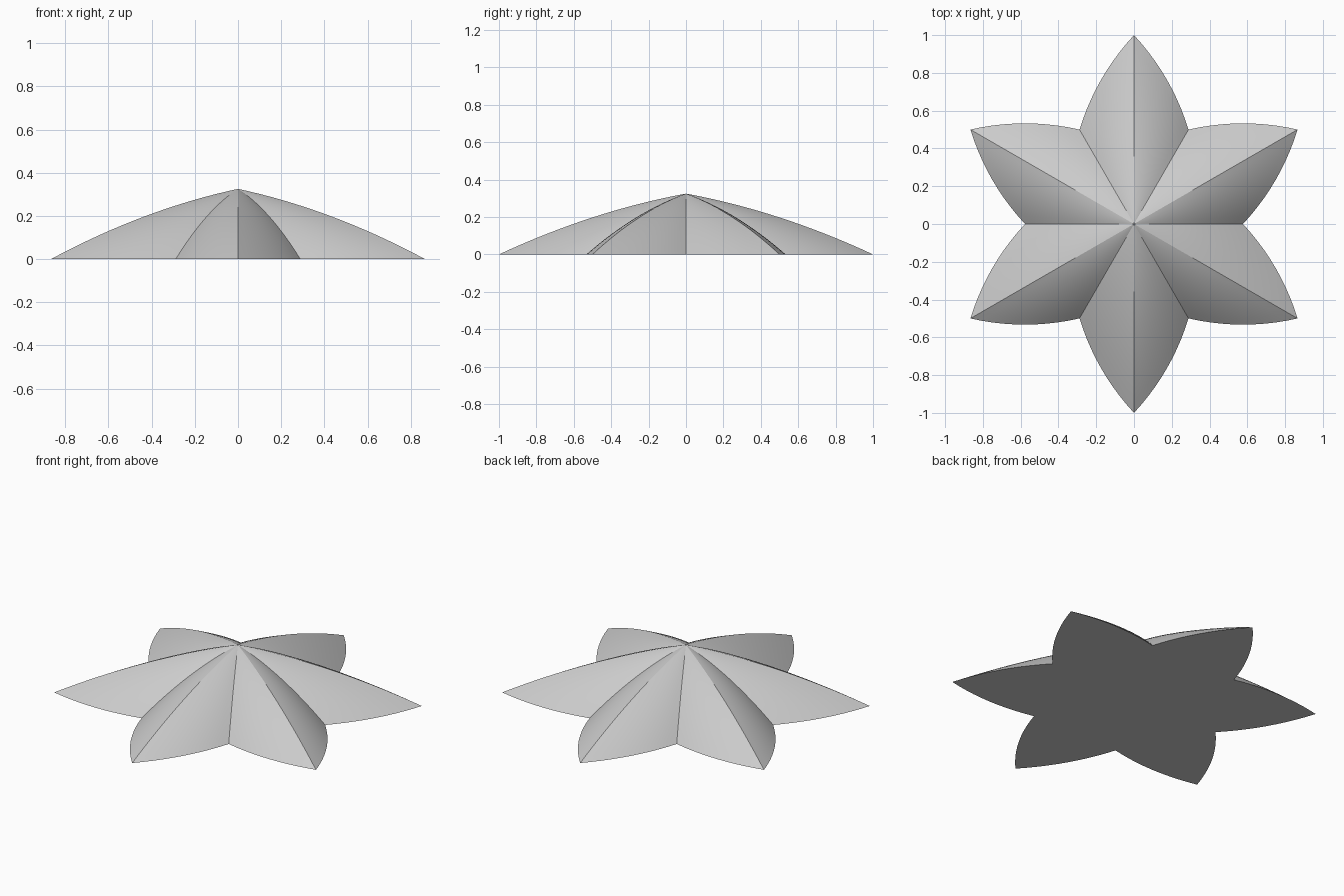
import bpy, bmesh, math
from mathutils import Vector

if "Cube" in bpy.data.objects:
    bpy.data.objects.remove(bpy.data.objects["Cube"])

TIP, VALLEY, HEIGHT = 1.0, 0.577, 0.325
EDGE_BULGE, RISE_BULGE = 0.033, 0.14
SEG, RINGS = 10, 16


def polar(r, deg):
    a = math.radians(deg)
    return Vector((r * math.cos(a), r * math.sin(a)))


# Star outline: twelve bowed edges running between tips and valleys
outline = []
for i in range(12):
    a = polar(TIP if i % 2 else VALLEY, i * 30)
    b = polar(VALLEY if i % 2 else TIP, (i + 1) * 30)
    d = (b - a).normalized()
    out = Vector((d.y, -d.x))
    for k in range(SEG):
        t = k / SEG
        outline.append(a.lerp(b, t) + out * EDGE_BULGE * 4 * t * (1 - t))

# Shrink the outline towards the apex along a gently domed rise
bm = bmesh.new()
rings = []
for j in range(RINGS):
    s = 1 - j / RINGS
    z = HEIGHT * (1 - s) + RISE_BULGE * s * (1 - s)
    rings.append([bm.verts.new((p.x * s, p.y * s, z)) for p in outline])
apex = bm.verts.new((0, 0, HEIGHT))
n = len(outline)
for i in range(n):
    k = (i + 1) % n
    for lo, hi in zip(rings, rings[1:]):
        bm.faces.new((lo[i], lo[k], hi[k], hi[i]))
    bm.faces.new((rings[-1][i], rings[-1][k], apex))

# Flat underside
bm.faces.new(rings[0][::-1])
for f in bm.faces:
    f.smooth = len(f.verts) <= 4

# Crisp ridges, creases and base rim
for i in range(0, n, SEG):
    column = [r[i] for r in rings] + [apex]
    for a, b in zip(column, column[1:]):
        bm.edges.get((a, b)).smooth = False
for i in range(n):
    bm.edges.get((rings[0][i], rings[0][(i + 1) % n])).smooth = False

mesh = bpy.data.meshes.new("six_petal_star")
bm.to_mesh(mesh)
bm.free()
bpy.context.collection.objects.link(bpy.data.objects.new("six_petal_star", mesh))
